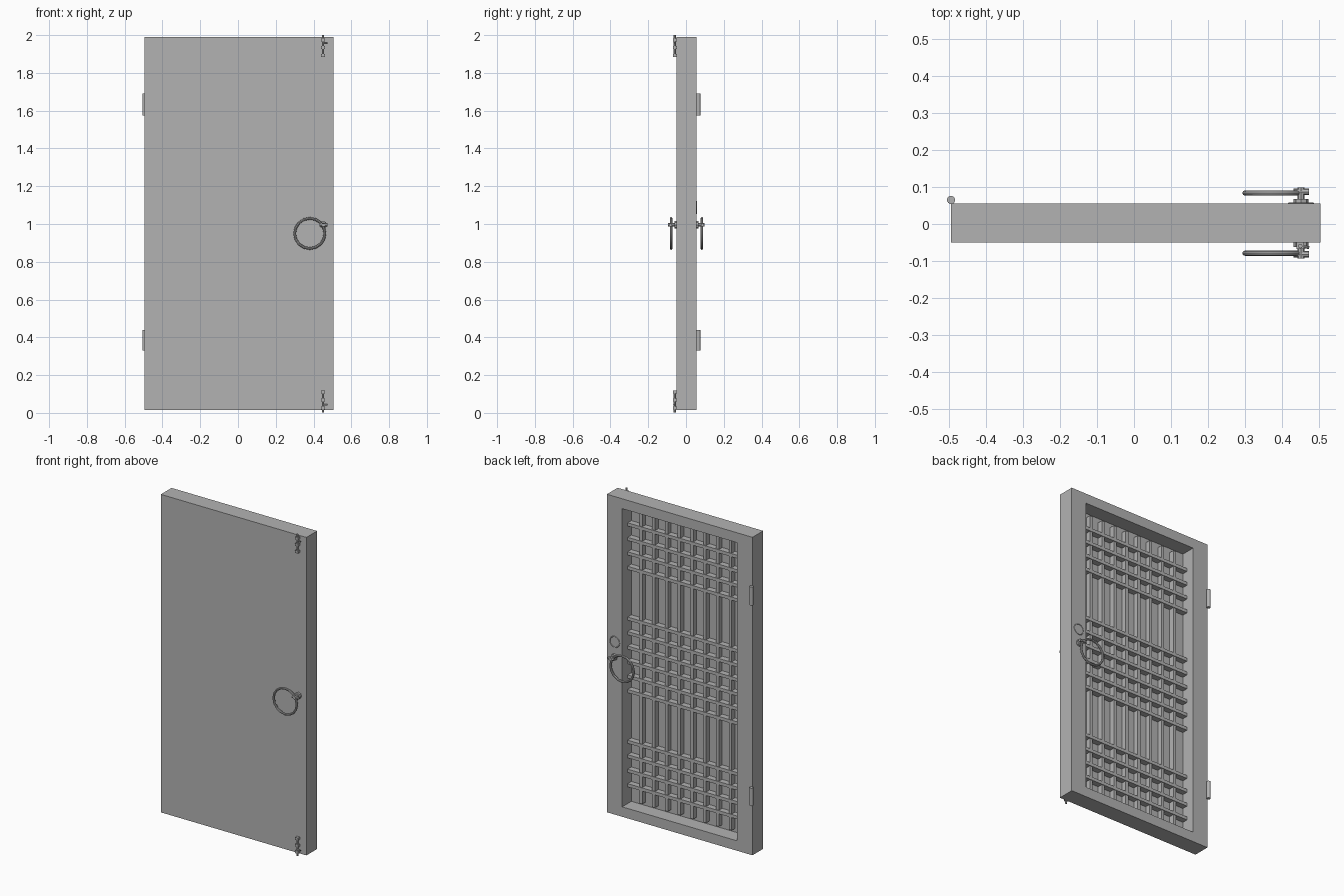
import bpy, bmesh, math
from mathutils import Matrix, Vector

cube = bpy.data.objects.get("Cube")
if cube:
    bpy.data.objects.remove(cube, do_unlink=True)

grey = bpy.data.materials.new("warm_neutral_grey")
grey.use_nodes = True
COLOUR = (0.45, 0.45, 0.45, 1)
grey.diffuse_color = COLOUR
grey.node_tree.nodes["Principled BSDF"].inputs["Base Color"].default_value = COLOUR


def finish(name, bm, smooth=False):
    mesh = bpy.data.meshes.new(name)
    bm.to_mesh(mesh)
    bm.free()
    mesh.materials.append(grey)
    ob = bpy.data.objects.new(name, mesh)
    bpy.context.collection.objects.link(ob)
    if smooth:
        bpy.ops.object.select_all(action='DESELECT')
        ob.select_set(True)
        bpy.context.view_layer.objects.active = ob
        bpy.ops.object.shade_smooth_by_angle()
    return ob


def add_box(bm, low, high):
    low, high = Vector(low), Vector(high)
    mat = Matrix.Translation((low + high) / 2) @ Matrix.Diagonal((*(high - low), 1))
    return bmesh.ops.create_cube(bm, size=1, matrix=mat)


def add_rod(bm, start, end, radius, sides=12):
    start, end = Vector(start), Vector(end)
    axis = end - start
    mat = Matrix.Translation((start + end) / 2) @ axis.to_track_quat('Z', 'Y').to_matrix().to_4x4()
    bmesh.ops.create_cone(bm, cap_ends=True, segments=sides, radius1=radius,
                          radius2=radius, depth=axis.length, matrix=mat)


def add_ring(bm, centre, radius, tube, steps=16, sides=8):
    """Torus lying parallel to the door face."""
    loops = []
    for i in range(steps):
        a = math.tau * i / steps
        out = Vector((math.cos(a), 0, math.sin(a)))
        loop = []
        for j in range(sides):
            b = math.tau * j / sides
            p = Vector(centre) + out * (radius + tube * math.cos(b))
            loop.append(bm.verts.new(p + Vector((0, tube * math.sin(b), 0))))
        loops.append(loop)
    for i in range(steps):
        for j in range(sides):
            k, m = (i + 1) % steps, (j + 1) % sides
            bm.faces.new((loops[i][j], loops[i][m], loops[k][m], loops[k][j]))
    bmesh.ops.recalc_face_normals(bm, faces=bm.faces)


MID_X, MID_Z = 0.005, 1.0
FRONT, BACK, PANEL = -0.05, 0.055, -0.035
HALF_W, HALF_H = 0.395, 0.902

# Door slab with a recess sunk into the back
bm = bmesh.new()
add_box(bm, (-0.495, FRONT, 0.015), (0.505, BACK, 1.99))
back = max(bm.faces, key=lambda f: f.calc_center_median().y)
bmesh.ops.inset_region(bm, faces=[back], thickness=0.087)
for v in back.verts:
    v.co.x = MID_X + math.copysign(HALF_W, v.co.x - MID_X)
floor = bmesh.ops.extrude_face_region(bm, geom=[back])["geom"]
for v in floor:
    if isinstance(v, bmesh.types.BMVert):
        v.co.y = PANEL
if back.is_valid:
    bm.faces.remove(back)
bmesh.ops.recalc_face_normals(bm, faces=bm.faces)
finish("door_slab", bm)

# Upright lattice bars
bm = bmesh.new()
pitch = 2 * HALF_W / 9
for i in range(1, 9):
    x = MID_X - HALF_W + i * pitch
    add_box(bm, (x - 0.01, PANEL, MID_Z - HALF_H), (x + 0.01, -0.003, MID_Z + HALF_H))
finish("upright_lattice_bars", bm)

# Cross bars in three groups, mirrored about the middle
bm = bmesh.new()
for step in (0.5, 1.5, 2.5, 6, 7, 8, 9):
    for side in (-1, 1):
        z = MID_Z + side * step * 0.09
        add_box(bm, (MID_X - HALF_W, PANEL, z - 0.01), (MID_X + HALF_W, 0.001, z + 0.01))
finish("cross_lattice_bars", bm)

# Hinge barrels
for name, low, high in (("lower_hinge", 0.33, 0.44), ("upper_hinge", 1.575, 1.69)):
    bm = bmesh.new()
    add_rod(bm, (-0.495, 0.065, low), (-0.495, 0.065, high), 0.011, 16)
    finish(name, bm, True)

# Ring handles on both faces
LOCK_X, POST_Z = 0.452, 0.995
for name, face, side in (("front", FRONT, -1), ("back", BACK, 1)):
    bm = bmesh.new()
    add_ring(bm, (0.38, face + side * 0.029, 0.95), 0.08, 0.007)
    finish(name + "_ring_handle", bm, True)
    bm = bmesh.new()
    add_rod(bm, (LOCK_X, face, POST_Z), (LOCK_X, face + side * 0.012, POST_Z), 0.02, 8)
    add_rod(bm, (LOCK_X, face, POST_Z), (LOCK_X, face + side * 0.044, POST_Z), 0.009, 8)
    add_rod(bm, (LOCK_X - 0.02, face + side * 0.032, POST_Z),
            (LOCK_X + 0.022, face + side * 0.032, POST_Z), 0.009, 8)
    finish(name + "_handle_post", bm, True)

# Lock trim on the back
bm = bmesh.new()
add_ring(bm, (LOCK_X, BACK, 1.087), 0.033, 0.003)
finish("lock_trim", bm, True)

# Sliding bolts at the front, top and bottom
for name, end, side in (("lower", 0.002, 1), ("upper", 2.0, -1)):
    x, y = 0.45, FRONT - 0.01
    bm = bmesh.new()
    add_rod(bm, (x, y, end), (x, y, end + side * 0.105), 0.006, 8)
    add_rod(bm, (x, y, end + side * 0.04), (x + 0.024, y - 0.004, end + side * 0.04), 0.004, 8)
    finish(name + "_bolt", bm, True)
    bm = bmesh.new()
    for offset in (0.025, 0.065, 0.108):
        z = end + side * offset
        add_box(bm, (x - 0.01, FRONT - 0.018, z - 0.008), (x + 0.01, FRONT, z + 0.008))
    finish(name + "_bolt_straps", bm)
